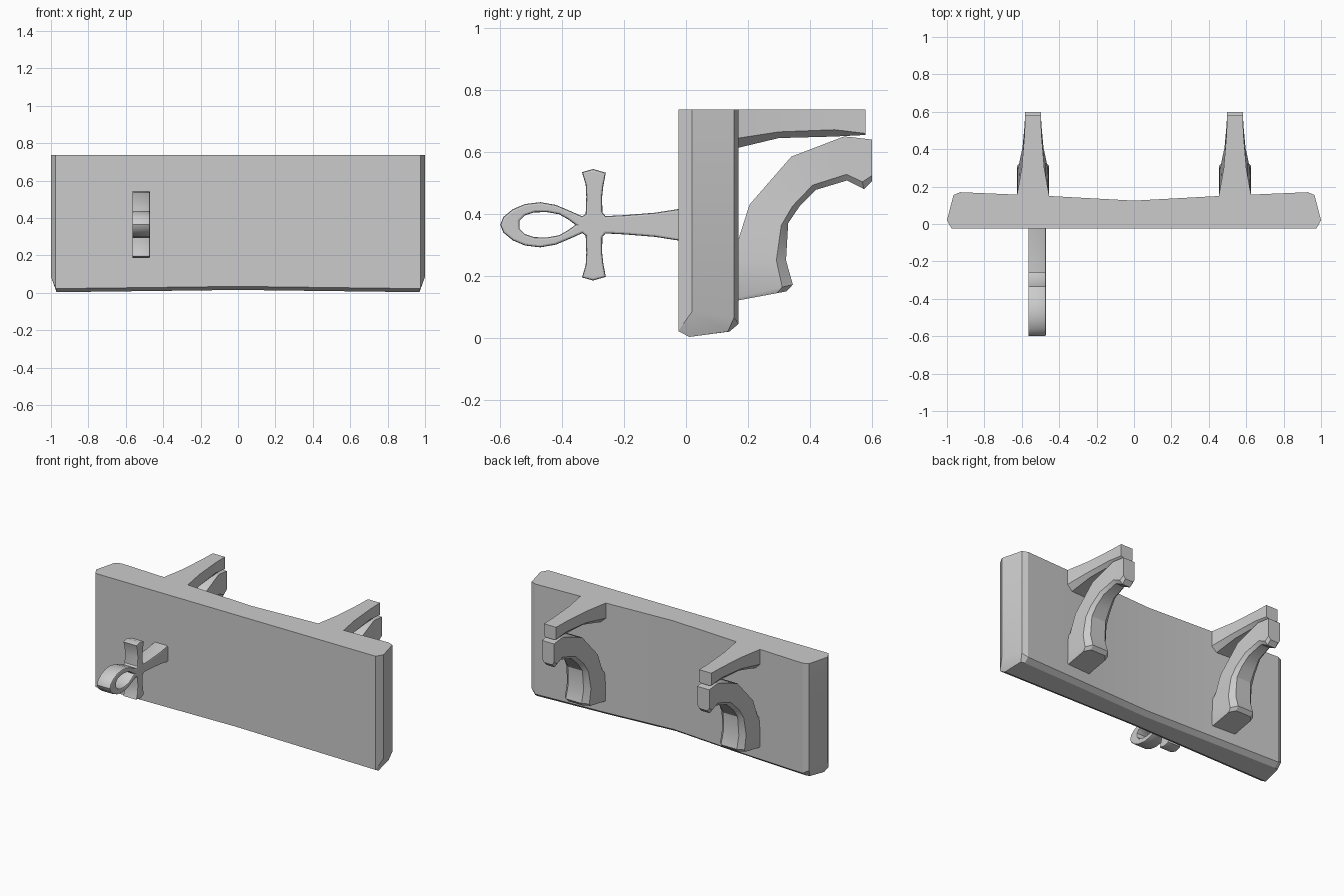
import bpy, bmesh
from math import radians

cube = bpy.data.objects.get("Cube")
if cube:
    bpy.data.objects.remove(cube)

GREY = (0.6, 0.6, 0.6, 1)
stone = bpy.data.materials.new("plain_grey")
stone.use_nodes = True
stone.diffuse_color = GREY
stone.node_tree.nodes["Principled BSDF"].inputs["Base Color"].default_value = GREY


def finish(obj, angle):
    obj.data.materials.clear()
    obj.data.materials.append(stone)
    bpy.ops.object.select_all(action="DESELECT")
    obj.select_set(True)
    bpy.context.view_layer.objects.active = obj
    bpy.ops.object.shade_smooth_by_angle(angle=radians(angle))


def loft(name, rings, angle=20):
    """Skin a list of equal-length closed rings and cap both ends."""
    bm = bmesh.new()
    loops = [[bm.verts.new(p) for p in ring] for ring in rings]
    n = len(loops[0])
    for a, b in zip(loops, loops[1:]):
        for i in range(n):
            j = (i + 1) % n
            bm.faces.new((a[i], a[j], b[j], b[i]))
    bm.faces.new(loops[0])
    bm.faces.new(loops[-1])
    bmesh.ops.remove_doubles(bm, verts=bm.verts, dist=0.0005)
    bmesh.ops.recalc_face_normals(bm, faces=bm.faces)
    mesh = bpy.data.meshes.new(name)
    bm.to_mesh(mesh)
    bm.free()
    obj = bpy.data.objects.new(name, mesh)
    bpy.context.collection.objects.link(obj)
    finish(obj, angle)
    return obj


def mirrored(half):
    """Close a half ring that starts and ends on x = 0."""
    return half + [(-x, y, z) for x, y, z in half[-2:0:-1]]


# Backing slab: outline from front centre round to back centre
TOP = 0.737
lower = [(0, -.025, .034), (.975, -.025, .022), (1, .02, .085), (.965, .155, .065),
         (.93, .17, .045), (.46, .15, .048), (0, .125, .055)]
base = [(0, .01, .015), (.968, .01, .003), (.97, .012, .003), (.955, .135, .02),
        (.93, .14, .02), (.46, .12, .025), (0, .095, .032)]
loft("slab", [mirrored([(x, y, TOP) for x, y, z in lower]), mirrored(lower), mirrored(base)])

# Upper bracket stations: y, half width, side bottom, keel bottom
bracket = [(.1, .095, .63, .595), (.17, .083, .645, .614), (.3, .06, .665, .645),
           (.48, .045, .672, .65), (.58, .042, .66, .655)]
# Lower hook stations: outer y z, inner y z, half width
hook = [(.1, .108, .325, .15, .08), (.1, .113, .345, .172, .085), (.1, .25, .323, .25, .083),
        (.17, .32, .33, .37, .077), (.205, .43, .367, .425, .07), (.34, .585, .42, .478, .056),
        (.51, .65, .52, .508, .046), (.535, .648, .575, .48, .043), (.6, .64, .6, .505, .042)]


def hook_ring(cx, oy, oz, iy, iz, w):
    my, mz = oy + (iy - oy) * .86, oz + (iz - oz) * .86
    return [(cx - w, oy, oz), (cx + w, oy, oz), (cx + w, my, mz),
            (cx + w * .65, iy, iz), (cx - w * .65, iy, iz), (cx - w, my, mz)]


for side, cx in (("left", .54), ("right", -.54)):
    loft("upper_bracket_" + side,
         [[(cx - w, y, TOP), (cx + w, y, TOP), (cx + w, y, s),
           (cx + w * .6, y, k), (cx - w * .6, y, k), (cx - w, y, s)]
          for y, w, s, k in bracket])
    loft("lower_hook_" + side, [hook_ring(cx, *station) for station in hook], 30)

# Looped cross handle: half outlines, mirrored across its axis
outline = [(-.01, .053), (-.1, .039), (-.2, .031), (-.26, .028), (-.27, .04), (-.271, .09),
           (-.267, .125), (-.259, .168), (-.3, .18), (-.336, .17), (-.324, .13),
           (-.322, .09), (-.324, .035), (-.335, .027), (-.37, .043), (-.42, .064),
           (-.47, .073), (-.52, .067), (-.56, .05), (-.59, .025), (-.6, 0)]
hole = [(-.357, 0), (-.38, .017), (-.41, .034), (-.45, .041), (-.49, .04),
        (-.52, .03), (-.537, .013)]

curve = bpy.data.curves.new("looped_cross", "CURVE")
curve.dimensions = "2D"
curve.fill_mode = "BOTH"
curve.extrude = .04
curve.bevel_depth = .007
curve.bevel_resolution = 1
for half in (outline, hole):
    points = half + [(u, -v) for u, v in reversed(half) if v]
    spline = curve.splines.new("POLY")
    spline.points.add(len(points) - 1)
    for point, (u, v) in zip(spline.points, points):
        point.co = (u, v, 0, 1)
    spline.use_cyclic_u = True
curve.offset = -.007

cross = bpy.data.objects.new("looped_cross", curve)
bpy.context.collection.objects.link(cross)
cross.location = (-.518, 0, .365)
cross.rotation_euler = (radians(90), 0, radians(90))
bpy.ops.object.select_all(action="DESELECT")
cross.select_set(True)
bpy.context.view_layer.objects.active = cross
bpy.ops.object.convert(target="MESH")
finish(bpy.context.object, 35)
